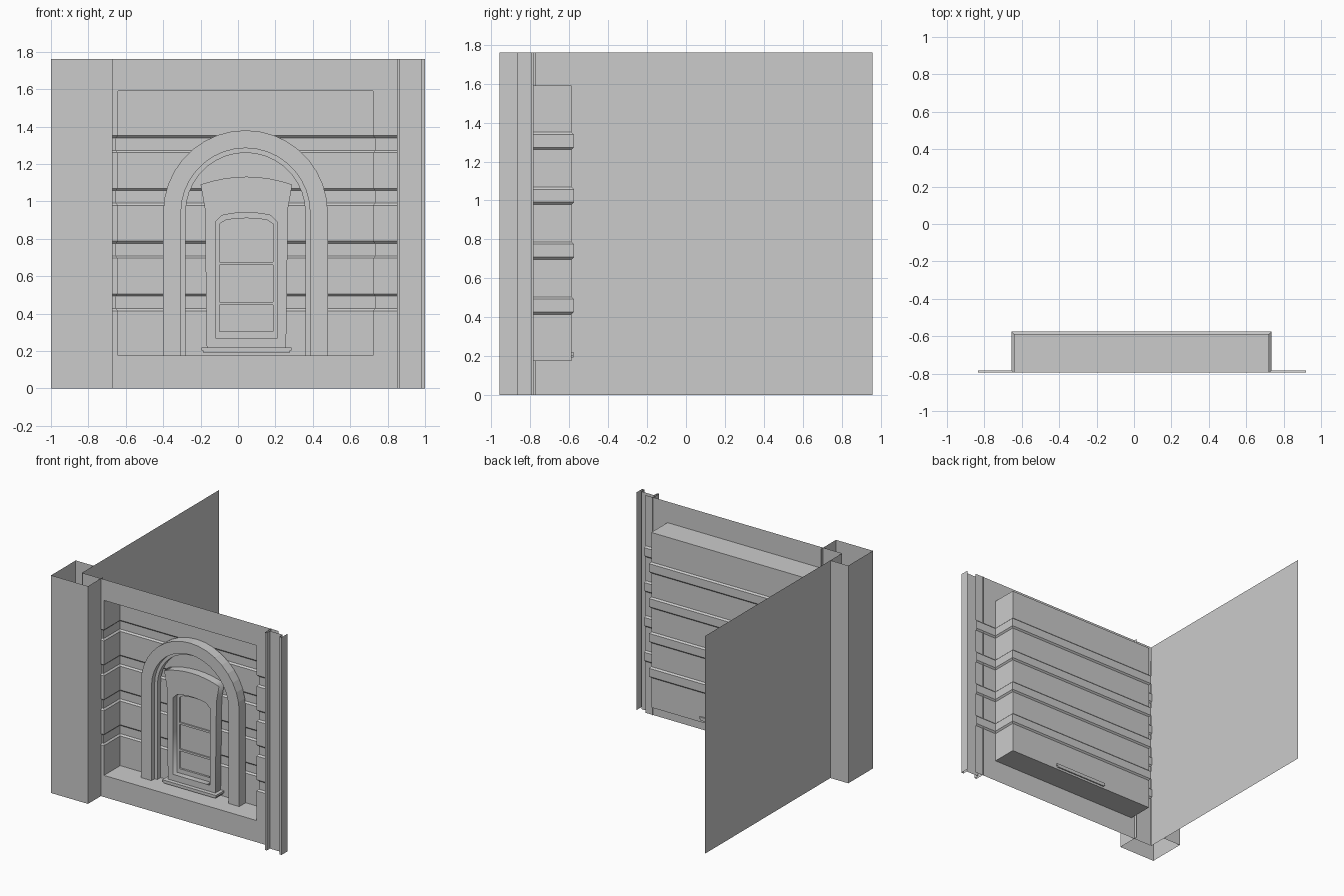
import bpy, bmesh, math

cube = bpy.data.objects.get("Cube")
if cube:
    bpy.data.objects.remove(cube, do_unlink=True)

grey = bpy.data.materials.new("plaster grey")
grey.use_nodes = True
colour = (0.6, 0.6, 0.6, 1)
grey.diffuse_color = colour
grey.node_tree.nodes["Principled BSDF"].inputs["Base Color"].default_value = colour

HEIGHT = 1.76
FRONT, BACK = -0.795, -0.588      # wall face and back of the niche
LEFT, RIGHT = -0.642, 0.722       # niche sides
FLOOR, CEILING = 0.175, 1.59
GROOVE = 0.012
MID = 0.045                       # centre line of the window


def finish(name, bm):
    mesh = bpy.data.meshes.new(name)
    bmesh.ops.remove_doubles(bm, verts=bm.verts, dist=1e-5)
    bm.to_mesh(mesh)
    bm.free()
    mesh.materials.append(grey)
    obj = bpy.data.objects.new(name, mesh)
    bpy.context.collection.objects.link(obj)
    return obj


def skin(bm, rows):
    """Join equal rows of points with quads."""
    rows = [[bm.verts.new(p) for p in row] for row in rows]
    for a, b in zip(rows, rows[1:]):
        for i in range(len(a) - 1):
            bm.faces.new((a[i], a[i + 1], b[i + 1], b[i]))


def sheet(name, plan):
    """Upright sheet of full height following a plan line."""
    bm = bmesh.new()
    skin(bm, [[(x, y, z) for x, y in plan] for z in (0, HEIGHT)])
    return finish(name, bm)


def box(name, x0, x1, y0, y1, z0, z1):
    bm = bmesh.new()
    bmesh.ops.create_cube(bm, size=1)
    for v in bm.verts:
        v.co = (x1 if v.co.x > 0 else x0, y1 if v.co.y > 0 else y0, z1 if v.co.z > 0 else z0)
    return finish(name, bm)


def plate(name, loops, y0, y1):
    """Flat slab from outlines in x and z; inner outlines become holes."""
    curve = bpy.data.curves.new(name, "CURVE")
    curve.dimensions = "2D"
    curve.fill_mode = "BOTH"
    curve.extrude = (y1 - y0) / 2
    curve.materials.append(grey)
    for loop in loops:
        spline = curve.splines.new("POLY")
        spline.points.add(len(loop) - 1)
        for point, (x, z) in zip(spline.points, loop):
            point.co = (x, z, 0, 1)
        spline.use_cyclic_u = True
    obj = bpy.data.objects.new(name, curve)
    bpy.context.collection.objects.link(obj)
    obj.location.y = (y0 + y1) / 2
    obj.rotation_euler.x = math.pi / 2
    bpy.ops.object.select_all(action="DESELECT")
    obj.select_set(True)
    bpy.context.view_layer.objects.active = obj
    bpy.ops.object.convert(target="MESH")
    return obj


def bowed(half, z0, z1, steps=8):
    """Shallow arc from right to left."""
    ts = [1 - 2 * i / steps for i in range(steps + 1)]
    return [(MID + half * t, z1 - (z1 - z0) * t * t) for t in ts]


# Wall with grooved niche
def wall_row(z, d):
    plan = [(-0.835, FRONT + d), (LEFT - d, FRONT + d), (LEFT - d, BACK + d),
            (RIGHT + d, BACK + d), (RIGHT + d, FRONT + d), (0.92, FRONT + d)]
    return [(x, y, z) for x, y in plan]


rows = [wall_row(FLOOR, 0)]
for i in range(4):
    low = 0.415 + i * 0.282
    high = low + 0.09
    rows += [wall_row(low, 0), wall_row(low + GROOVE, GROOVE),
             wall_row(high - GROOVE, GROOVE), wall_row(high, 0)]
rows.append(wall_row(CEILING, 0))
bm = bmesh.new()
skin(bm, rows)
for z0, z1 in ((0, FLOOR), (CEILING, HEIGHT)):
    skin(bm, [[(-0.835, FRONT, z), (0.92, FRONT, z)] for z in (z0, z1)])
for z in (FLOOR, CEILING):
    skin(bm, [[(LEFT, y, z), (RIGHT, y, z)] for y in (FRONT, BACK)])
finish("niche_wall", bm)

# Corner pillar, side wall and grooved pilaster
sheet("corner_pillar", [(-0.67, -0.77), (-0.67, -0.96), (-1, -0.96), (-1, -0.645), (-0.84, -0.645)])
sheet("side_wall", [(-0.84, FRONT), (-0.84, -0.645), (-0.84, 0.96)])
sheet("edge_pilaster", [(0.85, -0.785), (0.85, -0.87), (0.867, -0.87), (0.867, -0.83),
                        (0.98, -0.83), (0.98, -0.87), (1, -0.87), (1, FRONT)])

# Stepped arch moulding
SPRING = 0.94
section = [(0.44, BACK), (0.44, -0.67), (0.345, -0.67), (0.345, -0.63), (0.32, -0.63), (0.32, BACK)]
path = [(1, 0, FLOOR)]
path += [(math.cos(math.pi * i / 18), math.sin(math.pi * i / 18), SPRING) for i in range(19)]
path.append((-1, 0, FLOOR))
bm = bmesh.new()
skin(bm, [[(0.04 + r * c, y, z + r * s) for r, y in section] for c, s, z in path])
finish("arch_moulding", bm)

# Window surround with flared head
outer = [(MID - 0.212, 0.22), (MID + 0.212, 0.22), (MID + 0.222, 0.96)]
outer += bowed(0.245, 1.09, 1.132) + [(MID - 0.222, 0.96)]
hole = [(MID - 0.165, 0.27), (MID + 0.165, 0.27), (MID + 0.165, 0.89)]
hole += bowed(0.13, 0.925, 0.94) + [(MID - 0.165, 0.89)]
plate("window_surround", [outer, hole], -0.657, BACK)

# Sash frame, glazing bars and pane
inner = [(MID - 0.143, 0.305), (MID + 0.143, 0.305), (MID + 0.143, 0.88)]
inner += bowed(0.11, 0.9, 0.91) + [(MID - 0.143, 0.88)]
plate("sash_frame", [hole, inner], -0.61, BACK)
for i, z in enumerate((0.445, 0.66)):
    box(f"glazing_bar_{i + 1}", MID - 0.143, MID + 0.143, -0.605, BACK, z, z + 0.016)
plate("window_pane", [inner], -0.594, BACK)

# Sill
box("sill_top", MID - 0.24, MID + 0.24, -0.69, -0.578, 0.203, 0.22)
box("sill_base", MID - 0.232, MID + 0.232, -0.683, -0.578, 0.192, 0.203)
